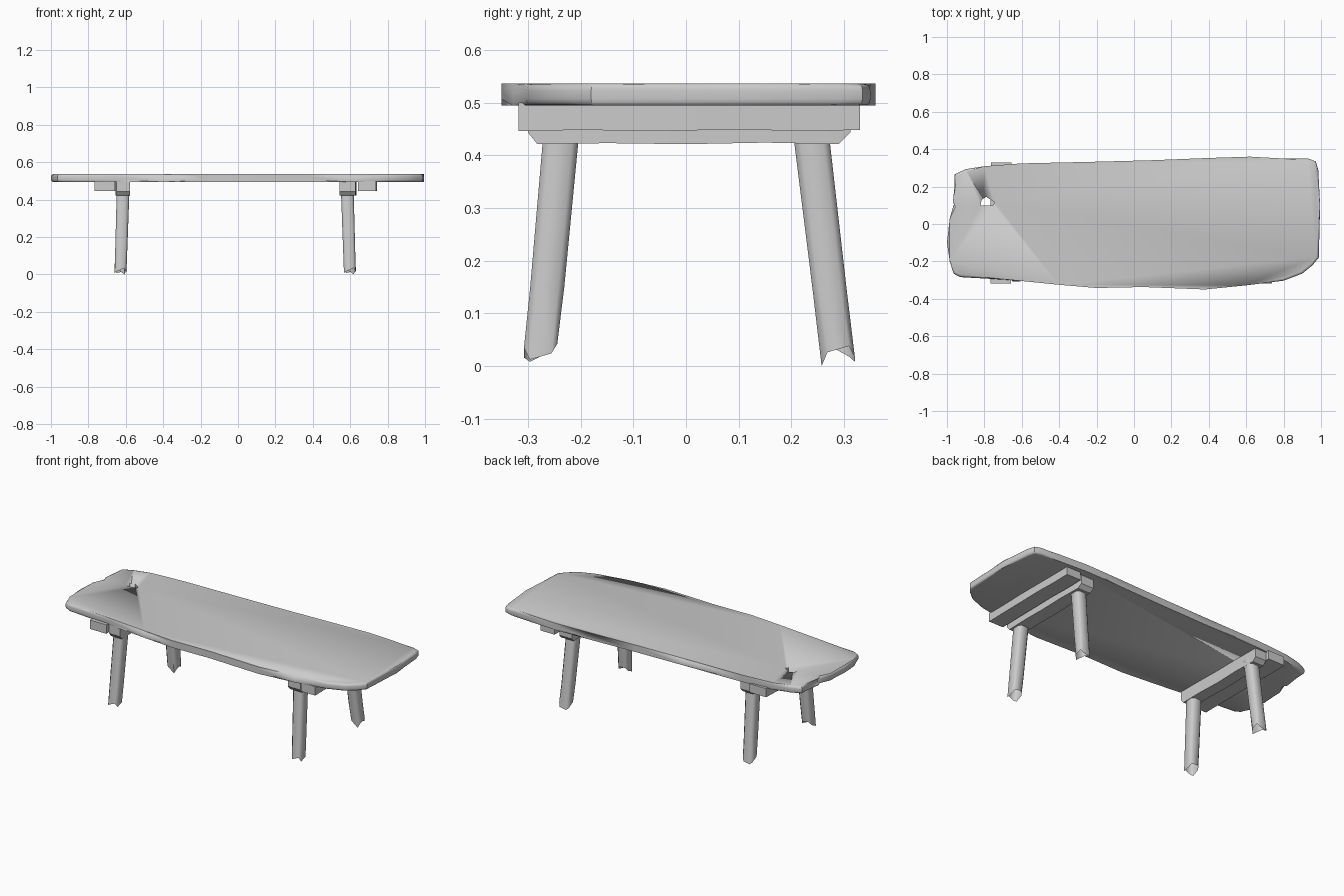
import bpy, bmesh, random
from mathutils import Vector

if "Cube" in bpy.data.objects:
    bpy.data.objects.remove(bpy.data.objects["Cube"])

random.seed(4)


def finish(name, bm, angle=0.6):
    bmesh.ops.recalc_face_normals(bm, faces=bm.faces)
    me = bpy.data.meshes.new(name)
    bm.to_mesh(me)
    bm.free()
    ob = bpy.data.objects.new(name, me)
    bpy.context.collection.objects.link(ob)
    bpy.ops.object.select_all(action='DESELECT')
    ob.select_set(True)
    bpy.context.view_layer.objects.active = ob
    bpy.ops.object.shade_smooth_by_angle(angle=angle)
    return ob


def prism(points, z0, z1, bevel=0.0):
    """Extrude a flat outline from z0 to z1, rounding the rims."""
    bm = bmesh.new()
    low = [bm.verts.new((x, y, z0)) for x, y in points]
    high = [bm.verts.new((x, y, z1)) for x, y in points]
    n = len(points)
    caps = [bm.faces.new(low[::-1]), bm.faces.new(high)]
    for i in range(n):
        j = (i + 1) % n
        bm.faces.new((low[i], low[j], high[j], high[i]))
    if bevel:
        rims = list({e for f in caps for e in f.edges})
        bmesh.ops.bevel(bm, geom=rims, offset=bevel, segments=3,
                        profile=0.5, affect='EDGES')
    return bm


def beam(name, x0, x1, z0, z1, profile, bevel):
    """Worn crossbar: rows of (y, bottom lift) between two x values."""
    bm = bmesh.new()
    rows = []
    for y, lift in profile:
        w = random.uniform(-0.003, 0.003)
        rows.append([bm.verts.new(p) for p in (
            (x0 + w, y, z0 + lift), (x1 + w, y, z0 + lift),
            (x1 + w, y, z1), (x0 + w, y, z1))])
    for a, b in zip(rows, rows[1:]):
        for i in range(4):
            j = (i + 1) % 4
            bm.faces.new((a[i], a[j], b[j], b[i]))
    bm.faces.new(rows[0])
    bm.faces.new(rows[-1][::-1])
    sharp = [e for e in bm.edges if e.calc_face_angle(0) > 0.7]
    bmesh.ops.bevel(bm, geom=sharp, offset=bevel, segments=2,
                    profile=0.5, affect='EDGES')
    return finish(name, bm)


def leg(name, top, foot, jag):
    """Splayed leg with chamfered corners and a broken, open foot."""
    bm = bmesh.new()
    h, c = 0.034, 0.022
    ring = [(h, -c), (h, c), (c, h), (-c, h), (-h, c), (-h, -c), (-c, -h), (c, -h)]
    rows = []
    for t in (0, 0.35, 0.7, 1):
        centre = Vector(top).lerp(Vector(foot), t)
        s = 1 - 0.07 * t
        rows.append([bm.verts.new((centre.x + x * s, centre.y + y * s,
                                   centre.z + (jag[i] if t == 1 else 0)))
                     for i, (x, y) in enumerate(ring)])
    for a, b in zip(rows, rows[1:]):
        for i in range(8):
            j = (i + 1) % 8
            bm.faces.new((a[i], a[j], b[j], b[i]))
    bm.faces.new(rows[0])
    return finish(name, bm, 0.9)


# Worn plank top with an uneven outline
outline = [(-0.96, 0.265), (-0.9, 0.293), (-0.8, 0.309), (-0.6, 0.324), (-0.2, 0.333),
           (0.1, 0.341), (0.4, 0.353), (0.62, 0.36), (0.8, 0.35), (0.93, 0.35),
           (0.972, 0.335), (0.985, 0.29), (0.995, 0.1), (0.988, -0.18), (0.955, -0.22),
           (0.9, -0.265), (0.8, -0.303), (0.6, -0.328), (0.38, -0.35), (0.05, -0.337),
           (-0.2, -0.342), (-0.4, -0.325), (-0.65, -0.3), (-0.93, -0.284), (-0.965, -0.265),
           (-0.985, -0.2), (-1.0, -0.1), (-0.985, 0.03), (-0.965, 0.1), (-0.955, 0.11)]
top = finish("table_top", prism(outline, 0.494, 0.536, 0.013))

# Knot hole through the left end
hole = [(-0.82, 0.1), (-0.755, 0.1), (-0.745, 0.115), (-0.79, 0.145), (-0.815, 0.13)]
cutter = finish("knot_cutter", prism(hole, 0.4, 0.6))
cutter.hide_render = True
mod = top.modifiers.new("knot_hole", 'BOOLEAN')
mod.object = cutter
mod.operation = 'DIFFERENCE'
mod.solver = 'EXACT'
bpy.context.view_layer.objects.active = top
bpy.ops.object.modifier_apply(modifier=mod.name)
bpy.data.objects.remove(cutter)

# Battens and leg rails under each end
batten = [(-0.318, 0), (-0.2, 0.002), (-0.05, 0), (0.1, 0.003), (0.22, 0), (0.33, 0.002)]
rail = [(-0.3, 0.022), (-0.282, 0), (-0.15, 0.002), (0, 0), (0.15, 0.003), (0.29, 0), (0.312, 0.022)]
for side, b0, b1, r0, r1 in (("left", -0.765, -0.655, -0.652, -0.58),
                             ("right", 0.645, 0.74, 0.545, 0.63)):
    beam(side + "_batten", b0, b1, 0.446, 0.5, batten, 0.009)
    beam(side + "_rail", r0, r1, 0.421, 0.5, rail, 0.009)

# Four splayed legs
jag_a = [0, 0.012, 0.03, 0.034, 0.016, -0.004, 0.004, 0.022]
jag_b = [0.018, 0.03, 0.008, 0, 0.01, 0.032, 0.024, -0.008]
for side, xt, xf in (("left", -0.614, -0.628), ("right", 0.584, 0.598)):
    leg("front_" + side + "_leg", (xt, -0.235, 0.46), (xf, -0.276, 0.012), jag_a)
    leg("back_" + side + "_leg", (xt, 0.235, 0.46), (xf, 0.289, 0.008), jag_b)
